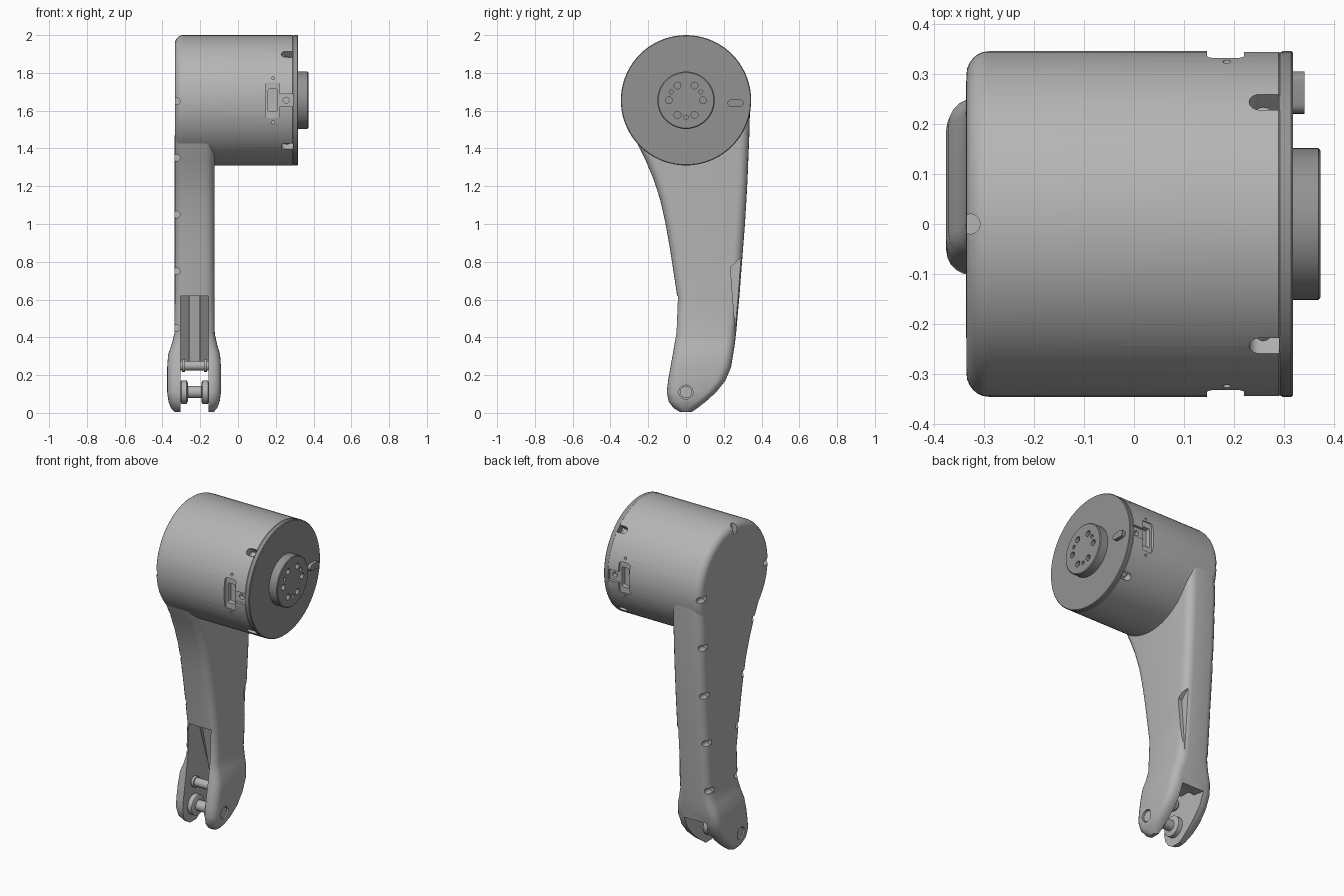
import bpy, bmesh, math
from mathutils import Vector, Matrix

if "Cube" in bpy.data.objects:
    bpy.data.objects.remove(bpy.data.objects["Cube"])


def material(name, value):
    m = bpy.data.materials.new(name)
    m.use_nodes = True
    colour = (value, value, value, 1)
    m.diffuse_color = colour
    m.node_tree.nodes["Principled BSDF"].inputs["Base Color"].default_value = colour
    return m


LIGHT = material("light grey", 0.46)
DARK = material("mid grey", 0.29)
X, Y, Z = Vector((1, 0, 0)), Vector((0, 1, 0)), Vector((0, 0, 1))
HUB = Vector((0, 0, 1.655))
R = 0.345


def finish(name, bm, mat=LIGHT):
    bmesh.ops.recalc_face_normals(bm, faces=bm.faces)
    mesh = bpy.data.meshes.new(name)
    bm.to_mesh(mesh)
    bm.free()
    mesh.materials.append(mat)
    ob = bpy.data.objects.new(name, mesh)
    bpy.context.collection.objects.link(ob)
    return ob


def skin(bm, rings):
    """Join a list of equal-sized rings of points and close both ends."""
    rings = [[bm.verts.new(p) for p in ring] for ring in rings]
    n = len(rings[0])
    for a, b in zip(rings, rings[1:]):
        for i in range(n):
            j = (i + 1) % n
            bm.faces.new((a[i], a[j], b[j], b[i]))
    bm.faces.new(rings[0])
    bm.faces.new(rings[-1])


def lathe(name, profile, origin, axis=X, mat=LIGHT, n=32):
    """Turn (distance, radius) pairs around an axis."""
    turn = X.rotation_difference(axis).to_matrix()
    rings = []
    for d, r in profile:
        angles = [math.tau * i / n for i in range(n)]
        rings.append([Vector(origin) + turn @ Vector((d, r * math.cos(a), r * math.sin(a)))
                      for a in angles])
    bm = bmesh.new()
    skin(bm, rings)
    return finish(name, bm, mat)


def rod(name, d0, d1, r, origin, axis=X, n=24):
    return lathe(name, [(d0, r), (d1, r)], origin, axis, n=n)


def prism(name, outline, x0, x1, mat=LIGHT):
    """Extrude a (y, z) outline along x."""
    bm = bmesh.new()
    skin(bm, [[(x, y, z) for y, z in outline] for x in (x0, x1)])
    return finish(name, bm, mat)


def box(name, lo, hi, radius, axis=X, mat=LIGHT):
    """Box whose edges along one axis are rounded."""
    lo, hi = Vector(lo), Vector(hi)
    bm = bmesh.new()
    bmesh.ops.create_cube(bm, size=1)
    size = hi - lo
    bm.transform(Matrix.Translation((lo + hi) / 2) @ Matrix.Diagonal((*size, 1)))
    edges = [e for e in bm.edges
             if abs((e.verts[0].co - e.verts[1].co).normalized().dot(axis)) > 0.9]
    bmesh.ops.bevel(bm, geom=edges, offset=radius, segments=5, profile=0.5, affect='EDGES')
    return finish(name, bm, mat)


def cut(cutter, *targets):
    for target in targets:
        mod = target.modifiers.new("cut", 'BOOLEAN')
        mod.operation, mod.solver, mod.object = 'DIFFERENCE', 'EXACT', cutter
        bpy.context.view_layer.objects.active = target
        bpy.ops.object.modifier_apply(modifier=mod.name)
    bpy.data.objects.remove(cutter)


# Leg: rounded rectangles stacked from the fork tip up into the drum
OUT, IN = -0.335, -0.125
stations = [  # z, front y, back y, outer x, inner x
    (0.004, -0.03, 0.03, -0.335, -0.13), (0.025, -0.065, 0.06, -0.355, -0.11),
    (0.06, -0.092, 0.105, -0.368, -0.097), (0.11, -0.102, 0.16, -0.375, -0.09),
    (0.17, -0.095, 0.208, -0.375, -0.09), (0.24, -0.083, 0.238, -0.375, -0.09),
    (0.31, -0.07, 0.25, -0.37, -0.095), (0.36, -0.062, 0.258, -0.352, -0.11),
    (0.42, -0.054, 0.265, -0.337, -0.123), (0.62, -0.047, 0.283, OUT, IN),
    (0.87, -0.085, 0.302, OUT, IN), (1.0, -0.108, 0.312, OUT, IN),
    (1.13, -0.137, 0.32, OUT, IN), (1.24, -0.173, 0.326, OUT, IN),
    (1.345, -0.217, 0.33, OUT, IN), (1.465, -0.278, 0.335, OUT, IN),
    (1.655, -0.338, 0.34, -0.325, IN)]


def rounded(z, y0, y1, x0, x1, steps=5):
    r = min(0.05, (y1 - y0) * 0.45)
    corners = [(x1 - r, y1 - r), (x0 + r, y1 - r), (x0 + r, y0 + r), (x1 - r, y0 + r)]
    ring = []
    for k, (cx, cy) in enumerate(corners):
        for i in range(steps + 1):
            a = math.pi / 2 * (k + i / steps)
            ring.append((cx + r * math.cos(a), cy + r * math.sin(a), z))
    return ring


def edge_y(z, side):
    for a, b in zip(stations, stations[1:]):
        if a[0] <= z <= b[0]:
            t = (z - a[0]) / (b[0] - a[0])
            return a[side] + t * (b[side] - a[side])


bm = bmesh.new()
skin(bm, [rounded(*s) for s in stations])
leg = finish("leg", bm)

# Drum housing with a rounded outer rim
rim = [(-0.29 - 0.0445 * math.cos(a), 0.3 + 0.045 * math.sin(a))
       for a in (math.pi / 2 * i / 6 for i in range(7))]
drum = lathe("drum_housing", rim + [(0.289, R), (0.293, R - 0.004)], HUB, n=72)

# End plate and output boss
lathe("end_plate", [(0.29, R - 0.003), (0.297, R), (0.314, R), (0.318, R - 0.004)],
      HUB, mat=DARK, n=72)
boss = lathe("output_boss", [(0.31, 0.152), (0.368, 0.152), (0.372, 0.147)], HUB, mat=DARK, n=48)
holes = [(60 * i, 0.018) for i in range(6)] + [(d, 0.011) for d in (30, 150, 270)]
for deg, r in holes:
    a = math.radians(deg)
    spot = HUB + 0.09 * Vector((0, math.cos(a), math.sin(a)))
    cut(rod("cutter", 0.35, 0.4, r, spot, n=16), boss)
box("locating_key", (0.31, 0.22, 1.62), (0.34, 0.305, 1.66), 0.0195, mat=DARK)

# Fork slot with a sloping roof, and the chamfered pocket behind the leg
cut(prism("cutter", [(-0.2, -0.1), (-0.2, 0.62), (0.05, 0.62), (0.17, 0.25),
                     (0.4, 0.22), (0.4, -0.1)], -0.305, -0.155), leg)
cut(prism("cutter", [(0.235, 0.77), (0.33, 0.86), (0.33, 0.4), (0.262, 0.42)], -0.15, 0), leg)
prism("slot_rib", [(0.015, 0.63), (0.08, 0.63), (0.19, 0.25), (0.1, 0.25)], -0.26, -0.2)
for x in (-0.304, -0.199):
    prism("slot_lining", [(0.042, 0.619), (0.052, 0.619), (0.172, 0.25), (0.162, 0.25)],
          x, x + 0.043, DARK)

# Pins across the fork
PIN = Vector((0, 0, 0.11))
for d0, d1 in ((-0.4, -0.355), (-0.11, 0)):
    cut(rod("cutter", d0, d1, 0.037, PIN), leg)
rod("fork_pin", -0.366, -0.099, 0.032, PIN)
for d in (-0.306, -0.194):
    lathe("pin_collar", [(d, 0.05), (d + 0.006, 0.062), (d + 0.034, 0.062), (d + 0.04, 0.05)], PIN)
rod("cross_bar", -0.31, -0.15, 0.026, (0, 0, 0.25))
for d in (-0.296, -0.18):
    rod("bar_collar", d, d + 0.016, 0.034, (0, 0, 0.25))

# Screw holes along the outer seam
for i in range(5):
    z = 0.45 + 0.3 * i
    for side, s in ((1, -1), (2, 1)):
        y = edge_y(z, side)
        hole = rod("cutter", -0.06, 0.06, 0.018, (-0.325, y, z), Y * s, n=16)
        cut(hole, *((leg, drum) if z > 1.3 else (leg,)))
cut(rod("cutter", -0.06, 0.06, 0.02, HUB + Vector((-0.327, 0, R)), Z, n=16), drum)

# Four open notches with screws near the end plate
for i in range(4):
    a = math.radians(45 + 90 * i)
    notch = box("cutter", (0.23, -0.022, 0.3), (0.34, 0.022, 0.4), 0.0215, Z)
    notch.data.transform(Matrix.Translation(HUB) @ Matrix.Rotation(a, 4, 'X'))
    cut(notch, drum)
    outward = Vector((0, -math.sin(a), math.cos(a)))
    rod("notch_screw", 0.29, 0.315, 0.015, HUB + X * 0.258, outward, n=16)


# Connector pockets on the front and back of the drum
def pocket(side, x0, x1, half, depth, r):
    y0, y1 = sorted((side * depth, side * 0.4))
    cut(box("cutter", (x0, y0, HUB.z - half), (x1, y1, HUB.z + half), r, Y), drum)


for s in (-1, 1):
    pocket(s, 0.146, 0.22, 0.095, 0.325, 0.015)
    pocket(s, 0.16, 0.208, 0.06, 0.295, 0.008)
    pocket(s, 0.215, 0.32, 0.034, 0.326, 0.004)
    for x, dz, r in ((0.255, 0, 0.016), (0.185, 0.117, 0.008), (0.185, -0.117, 0.008)):
        cut(rod("cutter", 0.3, 0.4, r, (x, 0, HUB.z + dz), Y * s, n=16), drum)

# Smooth shading with sharp edges kept
bpy.ops.object.select_all(action='DESELECT')
for ob in bpy.context.collection.objects:
    if ob.type == 'MESH':
        ob.select_set(True)
        bpy.context.view_layer.objects.active = ob
bpy.ops.object.shade_smooth_by_angle(angle=math.radians(32))
